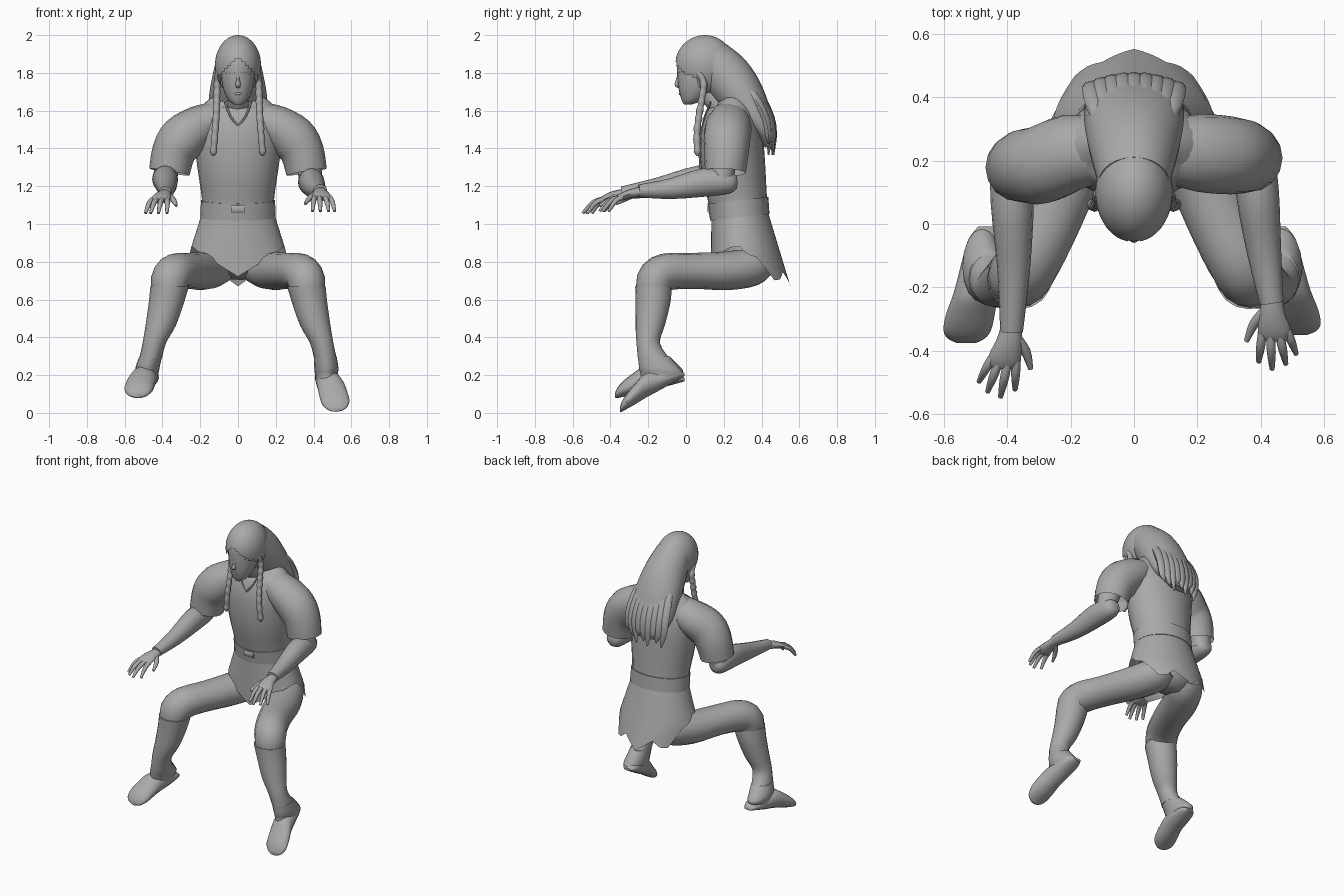
import bpy, bmesh, math
from mathutils import Vector

grey = bpy.data.materials.new("plain_grey")
grey.diffuse_color = (0.4, 0.4, 0.4, 1)


def finish(name, bm, angle=50):
    bmesh.ops.recalc_face_normals(bm, faces=bm.faces)
    me = bpy.data.meshes.new(name)
    bm.to_mesh(me)
    bm.free()
    ob = bpy.data.objects.new(name, me)
    bpy.context.collection.objects.link(ob)
    me.materials.append(grey)
    bpy.ops.object.select_all(action='DESELECT')
    ob.select_set(True)
    bpy.context.view_layer.objects.active = ob
    bpy.ops.object.shade_smooth_by_angle(angle=math.radians(angle))
    return ob


def spline(pts, steps):
    """Smooth interpolation through stations (x, y, z, half width, half depth)."""
    out = []
    for i in range(len(pts) - 1):
        p0, p1 = pts[max(i - 1, 0)], pts[i]
        p2, p3 = pts[i + 1], pts[min(i + 2, len(pts) - 1)]
        for k in range(steps):
            t = k / steps
            out.append([0.5 * (2 * b + (c - a) * t + (2 * a - 5 * b + 4 * c - d) * t * t
                               + (3 * b - a - 3 * c + d) * t ** 3)
                        for a, b, c, d in zip(p0, p1, p2, p3)])
    return out + [list(pts[-1])]


def loft(name, pts, ref=(1, 0, 0), n=16, steps=3, caps=(True, True), axis=None):
    """Skin oval rings along a path; half width runs along ref."""
    st = spline(pts, steps)
    bm = bmesh.new()
    rings = []
    for i, s in enumerate(st):
        a, b = st[max(i - 1, 0)], st[min(i + 1, len(st) - 1)]
        t = Vector(axis) if axis else (Vector(b[:3]) - Vector(a[:3])).normalized()
        u = Vector(ref)
        u = (u - t * u.dot(t)).normalized()
        v = t.cross(u)
        c = Vector(s[:3])
        ra, rb = max(s[3], 0.002), max(s[4], 0.002)
        rings.append([bm.verts.new(c + u * ra * math.cos(q) + v * rb * math.sin(q))
                      for q in (2 * math.pi * k / n for k in range(n))])
    for r0, r1 in zip(rings, rings[1:]):
        for k in range(n):
            bm.faces.new((r0[k], r0[(k + 1) % n], r1[(k + 1) % n], r1[k]))
    for flag, ring in zip(caps, (rings[0], rings[-1])):
        if flag:
            bm.faces.new(ring)
    return finish(name, bm)


def flip(pts, s):
    return [(p[0] * s, *p[1:]) for p in pts]


# Tunic body, neck and belt
loft("tunic_body", [(0, .29, .98, .19, .15), (0, .275, 1.12, .19, .155), (0, .25, 1.3, .215, .17),
                    (0, .24, 1.47, .235, .165), (0, .235, 1.58, .23, .135),
                    (0, .225, 1.65, .16, .1), (0, .2, 1.68, .07, .06)], n=24)
loft("neck", [(0, .2, 1.6, .06, .06), (0, .13, 1.68, .052, .052), (0, .09, 1.76, .05, .05)])
loft("belt", [(0, .285, 1.035, .2, .158), (0, .275, 1.125, .196, .162)], n=24, steps=1)
loft("belt_knot", [(-.035, .12, 1.08, .022, .008), (.035, .12, 1.08, .022, .008)],
     ref=(0, 0, 1), n=8, steps=1)
for s in (-1, 1):
    loft("collar_edge", flip([(.07, .13, 1.645, .006, .006), (.04, .1, 1.57, .006, .006),
                              (0, .088, 1.52, .006, .006)], s), n=6)

# Skirt with pointed front flap, high sides and ragged back hem
bm = bmesh.new()
N, R = 64, 7
grid = []
for k in range(N):
    q = 2 * math.pi * k / N
    sx, cy = math.sin(q), -math.cos(q)      # front where cy = -1
    if cy < 0:
        hem = .722 + .158 * min(1, abs(sx) * 1.02)
    else:
        tooth = abs((k * 8 / N) % 1 - .5) * 2
        hem = .88 - .21 * min(1, cy * 1.2) + .075 * (1 - tooth) * min(1, cy * 1.5)
    col = []
    for r in range(R):
        z = 1.06 + (hem - 1.06) * r / (R - 1)
        d = (1.06 - z) / .38
        w = .19 + .075 * min(1, d * 1.6)
        y = .285 + cy * (.15 + (.115 * d if cy > 0 else .005 * d))
        col.append(bm.verts.new((sx * w, y, z)))
    grid.append(col)
for k in range(N):
    a, b = grid[k], grid[(k + 1) % N]
    for r in range(R - 1):
        bm.faces.new((a[r], b[r], b[r + 1], a[r + 1]))
finish("skirt", bm)
loft("pelvis", [(0, .33, .98, .15, .12), (0, .335, .86, .2, .14), (0, .33, .77, .17, .13),
                (0, .32, .72, .08, .07)])

# Legs and boots; the left foot is pitched flatter than the right
for s, tag in ((1, "right"), (-1, "left")):
    def pitch(p):
        x, y, z, a, b = p
        if s > 0:
            return p
        k = min(1, max(0, (.3 - z) / .08))
        return (x + .012 * k, y - .13 * k * max(0, -y - .15), z + k * (-.03 - .3 * y), a, b)
    loft(tag + "_thigh", flip([(.09, .44, .8, .07, .06), (.12, .36, .775, .11, .1),
                               (.19, .22, .752, .112, .102), (.265, .03, .752, .105, .095),
                               (.33, -.11, .745, .102, .099), (.362, -.165, .7, .1, .098),
                               (.368, -.17, .6, .085, .085)], s))
    loft(tag + "_boot_leg", flip([(.362, -.172, .67, .102, .097), (.38, -.175, .58, .093, .092),
                                  (.41, -.19, .46, .08, .077), (.443, -.2, .37, .062, .062),
                                  (.462, -.172, .29, .06, .083)], s), axis=(0, 0, -1))
    # Ankle wedge running into the heel, level rings
    loft(tag + "_boot_heel", flip([pitch(p) for p in (
        (.462, -.172, .3, .06, .083), (.468, -.14, .235, .064, .108),
        (.468, -.128, .205, .06, .112), (.474, -.155, .165, .06, .085),
        (.482, -.2, .12, .05, .045))], s), axis=(0, 0, -1))
    # Foot, upright rings from heel to toe
    loft(tag + "_boot_foot", flip([pitch(p) for p in (
        (.455, -.008, .203, .025, .008), (.46, -.05, .2, .052, .03), (.472, -.13, .175, .063, .05),
        (.488, -.21, .148, .07, .066), (.505, -.27, .1, .077, .055), (.515, -.315, .06, .075, .04),
        (.518, -.338, .035, .058, .028), (.518, -.35, .018, .03, .012))], s), axis=(0, -1, 0))

# Sleeves; the left shoulder reaches slightly further forward
for s, tag, dy in ((1, "right", 0), (-1, "left", -.03)):
    loft(tag + "_sleeve", flip([(.1, .23, 1.56, .1, .09), (.2, .225, 1.52, .122, .11),
                                (.29, .218 + dy, 1.455, .124, .125), (.34, .214 + dy, 1.38, .118, .116),
                                (.363, .208 + dy, 1.275, .108, .108)], s),
         ref=(0, 1, 0), caps=(True, False))
    loft(tag + "_upper_arm", flip([(.32, .22, 1.45, .07, .07), (.37, .2, 1.33, .068, .068),
                                   (.385, .19, 1.23, .06, .06)], s), ref=(0, 1, 0))

# Forearms
loft("right_forearm", [(.38, .27, 1.22, .03, .03), (.38, .23, 1.22, .06, .06),
                       (.39, .1, 1.22, .068, .075), (.41, -.08, 1.187, .055, .055),
                       (.435, -.25, 1.175, .038, .034)])
loft("left_forearm", [(-.39, .25, 1.235, .03, .03), (-.39, .21, 1.235, .06, .06),
                      (-.385, .07, 1.235, .068, .074), (-.38, -.14, 1.195, .052, .053),
                      (-.387, -.34, 1.165, .036, .033)])


# Hands: flat palm, four spread fingers, thumb on the inner side
def hand(tag, s, wx, wy, wz, skew):
    def at(x, y, z, a, b):
        return (wx + s * (x + skew * y), wy + y, wz + z, a, b)
    loft(tag + "_palm", [at(0, .02, 0, .032, .026), at(.005, -.04, -.01, .042, .024),
                         at(.015, -.09, -.028, .052, .02), at(.015, -.115, -.04, .044, .013)], n=12)
    fingers = [((.055, -.085), (.09, -.16)), ((.033, -.1), (.06, -.192)),
               ((.005, -.105), (.018, -.208)), ((-.022, -.095), (-.026, -.185))]
    for (x0, y0), (x1, y1) in fingers:
        loft(tag + "_finger", [at(x0, y0, -.03, .014, .013),
                               at((x0 + x1) / 2, (y0 + y1) / 2, -.05, .014, .013),
                               at(x1, y1, -.105, .008, .008)], n=8)
    loft(tag + "_thumb", [at(-.015, -.02, -.01, .018, .018), at(-.05, -.065, -.035, .016, .015),
                          at(-.07, -.12, -.065, .008, .008)], n=8)


hand("right", 1, .435, -.25, 1.172, .08)
hand("left", -1, -.387, -.338, 1.162, -.08)

# Face with nose, lips and brow
loft("head", [(0, .01, 1.632, .02, .02), (0, .03, 1.655, .05, .053), (0, .05, 1.71, .077, .088),
              (0, .06, 1.78, .089, .106), (0, .07, 1.87, .09, .115), (0, .08, 1.95, .055, .075)],
     n=20, axis=(0, 0, 1))
loft("nose", [(0, -.036, 1.8, .007, .006), (0, -.042, 1.76, .01, .012),
              (0, -.048, 1.737, .014, .012), (0, -.038, 1.724, .01, .006)], n=8)
loft("lips", [(-.022, -.026, 1.69, .003, .003), (0, -.034, 1.69, .007, .005),
              (.022, -.026, 1.69, .003, .003)], ref=(0, 0, 1), n=8)
for s in (-1, 1):
    loft("brow", flip([(.015, -.042, 1.802, .004, .004), (.04, -.032, 1.806, .004, .004),
                       (.065, -.01, 1.798, .003, .003)], s), ref=(0, 0, 1), n=6)

# Hair cap, parted over the forehead and falling lower at the temples
bm = bmesh.new()
bmesh.ops.create_uvsphere(bm, u_segments=40, v_segments=30, radius=1)
for v in bm.verts:
    v.co = Vector((v.co.x * .122, .1 + v.co.y * .158, 1.84 + v.co.z * .16))
cents = [(f, f.calc_center_median()) for f in bm.faces]
gone = [f for f, c in cents if c.y < .06 and c.z < 1.875 - .9 * abs(c.x)]
bmesh.ops.delete(bm, geom=gone, context='FACES')
finish("hair_cap", bm)

# Long hair sweeping down the back, ending in separate locks
loft("back_hair", [(0, .13, 1.88, .112, .11), (0, .21, 1.79, .134, .13), (0, .285, 1.69, .152, .125),
                   (0, .36, 1.58, .158, .095), (0, .415, 1.49, .14, .055),
                   (0, .44, 1.41, .09, .022)], n=24)
for i in range(9):
    x = (i - 4) / 4
    back = .028 * (1 - x * x)
    tip = 1.365 + .03 * (i % 3)
    loft("hair_lock", [(x * .08, .25 + back, 1.79, .012, .016), (x * .115, .355 + back, 1.68, .03, .026),
                       (x * .13, .42 + back, 1.56, .034, .022), (x * .13, .437 + back, 1.46, .028, .016),
                       (x * .115, .437 + back, tip, .004, .004)], n=8)

# Front braids, with swelling plaits
for s in (-1, 1):
    pts = [(.09, .03, 1.85), (.108, .09, 1.76), (.112, .085, 1.67), (.115, .07, 1.58),
           (.122, .058, 1.48), (.132, .062, 1.36)]
    braid = []
    for j, p in enumerate(spline(pts, 4)):
        r = .02 if j % 2 else .016
        braid.append((*p, r, r))
    braid[-1] = (*braid[-1][:3], .005, .005)
    loft("braid", flip(braid, s), n=8, steps=2)
